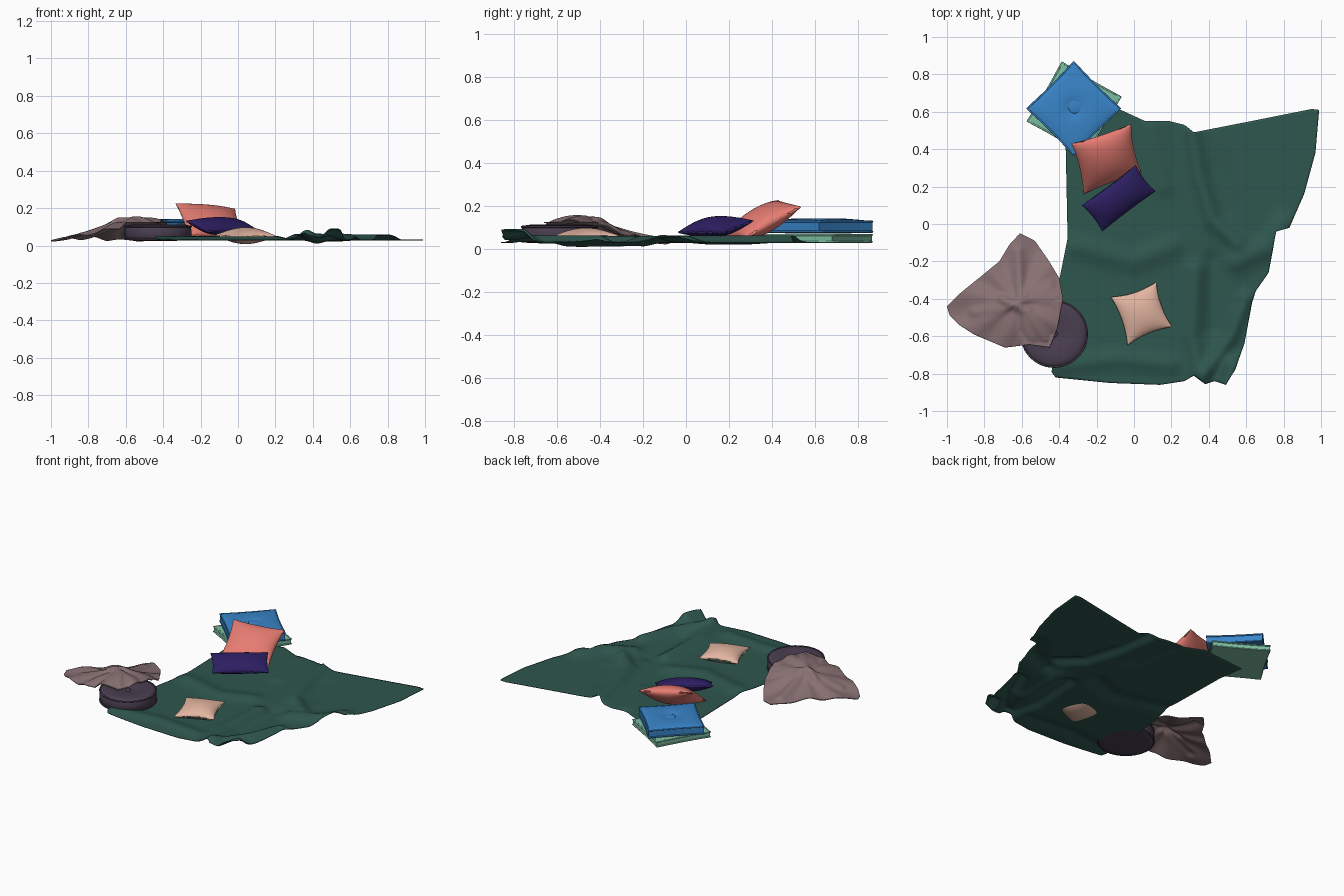
import bpy, bmesh, math
from mathutils import Vector, Matrix

if "Cube" in bpy.data.objects:
    bpy.data.objects.remove(bpy.data.objects["Cube"])


def mat(name, r, g, b):
    lin = lambda c: ((c / 255 + 0.055) / 1.055) ** 2.4 if c > 10 else c / 255 / 12.92
    m = bpy.data.materials.new(name)
    m.diffuse_color = (lin(r), lin(g), lin(b), 1)
    m.use_nodes = True
    m.node_tree.nodes["Principled BSDF"].inputs["Base Color"].default_value = m.diffuse_color
    return m


DARK_GREEN = mat("dark green", 46, 86, 78)
MINT = mat("mint green", 124, 188, 160)
BLUE = mat("blue", 56, 132, 200)
CORAL = mat("coral", 230, 124, 114)
NAVY = mat("navy violet", 44, 31, 98)
PEACH = mat("peach", 226, 180, 160)
PLUM = mat("dark plum", 74, 62, 80)
MAUVE = mat("mauve", 136, 112, 114)


def finish(name, bm, material, angle=40):
    bmesh.ops.recalc_face_normals(bm, faces=bm.faces)
    me = bpy.data.meshes.new(name)
    bm.to_mesh(me)
    bm.free()
    ob = bpy.data.objects.new(name, me)
    bpy.context.collection.objects.link(ob)
    me.materials.append(material)
    bpy.ops.object.select_all(action='DESELECT')
    ob.select_set(True)
    bpy.context.view_layer.objects.active = ob
    bpy.ops.object.shade_smooth_by_angle(angle=math.radians(angle))
    return ob


def along(pts, t):
    """Point at fraction t of a polyline's length."""
    pts = [Vector(p) for p in pts]
    lens = [(b - a).length for a, b in zip(pts, pts[1:])]
    d = t * sum(lens)
    for a, b, l in zip(pts, pts[1:], lens):
        if d <= l:
            return a.lerp(b, d / l)
        d -= l
    return pts[-1]


def dist(p, a, b):
    a, b = Vector(a), Vector(b)
    t = max(0, min(1, (p - a).dot(b - a) / (b - a).length_squared))
    return (p - a - (b - a) * t).length


def ridge(p, pts, h, w):
    """Soft fold running along a polyline."""
    return h * math.exp(-(min(dist(p, a, b) for a, b in zip(pts, pts[1:])) / w) ** 2)


def cloth(name, bottom, top, left, right, height, material, n=90, thick=0.005):
    bm = bmesh.new()
    c00, c10, c01, c11 = map(Vector, (bottom[0], bottom[-1], top[0], top[-1]))
    rows = []
    for j in range(n + 1):
        v = j / n
        row = []
        for i in range(n + 1):
            u = i / n
            p = along(bottom, u) * (1 - v) + along(top, u) * v
            p += along(left, v) * (1 - u) + along(right, v) * u
            p -= c00 * (1 - u) * (1 - v) + c10 * u * (1 - v) + c01 * (1 - u) * v + c11 * u * v
            row.append(bm.verts.new((p.x, p.y, height(p))))
        rows.append(row)
    for a, b in zip(rows, rows[1:]):
        for i in range(n):
            bm.faces.new((a[i], a[i + 1], b[i + 1], b[i]))
    ob = finish(name, bm, material, 70)
    s = ob.modifiers.new("thickness", 'SOLIDIFY')
    s.thickness = thick
    s.offset = 0
    return ob


# Ground blanket with folds
def blanket_z(p):
    z = 0.029
    z += ridge(p, [(.31, .5), (.35, .25), (.42, .02), (.55, -.1)], .030, .045)
    z += ridge(p, [(.33, -.25), (.31, -.6), (.36, -.84)], .028, .05)
    z += ridge(p, [(.50, -.86), (.53, -.76)], .060, .05)
    z += ridge(p, [(.38, -.80), (.52, -.6), (.6, -.4)], .030, .04)
    z += ridge(p, [(.55, -.2), (.72, -.12), (.80, 0)], .028, .06)
    z += ridge(p, [(.1, .5), (.16, .2)], .012, .05)
    z += ridge(p, [(-.3, -.12), (0, -.2), (.2, -.12)], .020, .06)
    z += ridge(p, [(-.42, -.76), (-.1, -.72), (.2, -.75)], .018, .05)
    z -= ridge(p, [(.42, -.2), (.42, -.55)], .016, .05)
    z -= ridge(p, [(.45, .3), (.52, .1)], .006, .06)
    return z


cloth("ground_blanket",
      [(-.44, -.79), (-.42, -.82), (-.13, -.85), (.14, -.86), (.27, -.84), (.32, -.81), (.38, -.855), (.43, -.84), (.49, -.86)],
      [(-.39, .58), (-.07, .61), (.06, .55), (.19, .55), (.27, .53), (.32, .49), (.6, .545), (.95, .615), (.99, .61)],
      [(-.44, -.79), (-.40, -.3), (-.355, -.08), (-.365, .4), (-.39, .58)],
      [(.49, -.86), (.54, -.78), (.59, -.64), (.63, -.42), (.65, -.36), (.72, -.26), (.76, -.04), (.83, -.02), (.91, .16), (.97, .38), (.99, .61)],
      blanket_z, DARK_GREEN, 110)


# Mauve throw heaped over the round cushion
def throw_z(p):
    d = p - Vector((-.51, -.51))
    z = .022 + .120 * math.exp(-(d.x / .30) ** 2 - (d.y / .25) ** 2)
    q = p - Vector((-.62, -.42))
    a = math.atan2(q.y, q.x)
    z += .008 * math.sin(9 * a) * min(1, q.length / .2)
    z += ridge(p, [(-.85, -.47), (-.65, -.43), (-.45, -.33)], .016, .03)
    z += ridge(p, [(-.70, -.40), (-.57, -.47), (-.47, -.62)], .018, .025)
    z += ridge(p, [(-.62, -.15), (-.6, -.4)], .014, .03)
    # stay above the round cushion
    r = (p - Vector((-.425, -.59))).length
    return max(z, .122 - max(0, r - .18) * .9, .006)


cloth("mauve_throw",
      [(-1, -.44), (-.985, -.49), (-.935, -.54), (-.855, -.59), (-.69, -.66), (-.56, -.645), (-.45, -.66)],
      [(-.61, -.05), (-.53, -.09), (-.46, -.19), (-.40, -.29)],
      [(-1, -.44), (-.935, -.375), (-.83, -.29), (-.72, -.2), (-.665, -.11), (-.61, -.05)],
      [(-.45, -.66), (-.41, -.56), (-.38, -.40), (-.40, -.29)],
      throw_z, MAUVE, 90)


# Knife-edge pillows, spanned between four corner points
def pillow(name, corners, thick, pinch, material, n=28):
    c = [Vector(p) for p in corners]
    mid = sum(c, Vector()) / 4
    nor = (c[2] - c[0]).cross(c[3] - c[1]).normalized()
    bm = bmesh.new()
    for side in (1, -1):
        g = []
        for j in range(n + 1):
            v = math.sin((j / n - .5) * math.pi)
            for i in range(n + 1):
                u = math.sin((i / n - .5) * math.pi)
                x = u * (1 - pinch * (1 - v * v))
                y = v * (1 - pinch * (1 - u * u))
                p = (c[0] * (1 - x) * (1 - y) + c[1] * (1 + x) * (1 - y)
                     + c[2] * (1 + x) * (1 + y) + c[3] * (1 - x) * (1 + y)) / 4
                puff = (max(0, 1 - u * u) * max(0, 1 - v * v)) ** .55
                g.append(bm.verts.new(p + nor * side * (thick / 2 * puff + .002)))
        for j in range(n):
            for i in range(n):
                k = j * (n + 1) + i
                bm.faces.new((g[k], g[k + 1], g[k + n + 2], g[k + n + 1]))
    bmesh.ops.remove_doubles(bm, verts=bm.verts, dist=.0041)
    return finish(name, bm, material, 75)


pillow("coral_pillow", [(-.27, .16, .05), (.04, .275, .05), (-.015, .535, .195), (-.335, .43, .225)], .115, .08, CORAL)
pillow("navy_bolster", [(-.17, -.04, .075), (.115, .175, .075), (.01, .315, .13), (-.28, .10, .13)], .085, .05, NAVY)
pillow("peach_pillow", [(-.035, -.65, .045), (.205, -.55, .05), (.12, -.31, .06), (-.125, -.39, .055)], .085, .13, PEACH)


def ring(name, pts, radius, material):
    """Piping cord around a closed path."""
    cu = bpy.data.curves.new(name, 'CURVE')
    cu.dimensions = '3D'
    cu.bevel_depth = radius
    cu.bevel_resolution = 2
    sp = cu.splines.new('POLY')
    sp.points.add(len(pts) - 1)
    for q, p in zip(sp.points, pts):
        q.co = (*p, 1)
    sp.use_cyclic_u = True
    cu.materials.append(material)
    bpy.context.collection.objects.link(bpy.data.objects.new(name, cu))


# Square box cushions with piping
def box_cushion(name, x, y, z0, z1, size, angle, crown, material):
    bm = bmesh.new()
    bmesh.ops.create_cube(bm, size=2)
    bmesh.ops.subdivide_edges(bm, edges=bm.edges, cuts=15, use_grid_fill=True)
    rot = Matrix.Rotation(math.radians(angle), 3, 'Z')
    h, mid = (z1 - z0) / 2, (z0 + z1) / 2
    waist = lambda a: 1 - .03 * (1 - a * a)
    for v in bm.verts:
        a, b, c = v.co
        bulge = crown * ((1 - a * a) * (1 - b * b)) ** .5
        dimple = crown * 1.0 * math.exp(-(math.hypot(a, b) / .28) ** 2)
        p = rot @ Vector((a * size / 2 * waist(b), b * size / 2 * waist(a), 0))
        v.co = (x + p.x, y + p.y, mid + c * h + (bulge - dimple if c > .9 else 0))
    finish(name, bm, material, 40)
    k = [-1 + i / 5 for i in range(10)]
    loop = [(t, -1) for t in k] + [(1, t) for t in k] + [(-t, 1) for t in k] + [(-1, -t) for t in k]
    for tag, z in (("bottom", z0 + .004), ("top", z1 - .002)):
        pts = []
        for a, b in loop:
            p = rot @ Vector((a * size / 2 * waist(b), b * size / 2 * waist(a), 0))
            pts.append((x + p.x, y + p.y, z))
        ring(name + "_piping_" + tag, pts, .005, material)


def button(name, x, y, z, r, material):
    bm = bmesh.new()
    bmesh.ops.create_uvsphere(bm, u_segments=24, v_segments=10, radius=1)
    bmesh.ops.transform(bm, verts=bm.verts, matrix=Matrix.Translation((x, y, z)) @ Matrix.Diagonal((r, r, .007, 1)))
    finish(name, bm, material)


box_cushion("mint_cushion", -.32, .615, .028, .066, .365, -30.5, .006, MINT)
box_cushion("blue_cushion", -.322, .618, .075, .128, .352, 45, .016, BLUE)
button("blue_cushion_button", -.315, .63, .131, .04, BLUE)

# Round floor cushion, lathed, with piping
profile = [(0, .098), (.02, .099), (.06, .106), (.11, .113), (.15, .111), (.172, .104), (.176, .098),
           (.179, .066), (.176, .036), (.17, .03), (.14, .026), (0, .024)]
bm = bmesh.new()
vs = [bm.verts.new((r, 0, z)) for r, z in profile]
es = [bm.edges.new(e) for e in zip(vs, vs[1:])]
bmesh.ops.spin(bm, geom=vs + es, cent=(0, 0, 0), axis=(0, 0, 1), angle=math.tau, steps=64)
bmesh.ops.remove_doubles(bm, verts=bm.verts, dist=.0002)
bmesh.ops.translate(bm, verts=bm.verts, vec=(-.427, -.588, 0))
finish("round_cushion", bm, PLUM)
for tag, z in (("top", .102), ("bottom", .034)):
    ring("round_cushion_piping_" + tag, [(-.427 + .176 * math.cos(i * math.tau / 48),
         -.588 + .176 * math.sin(i * math.tau / 48), z) for i in range(48)], .005, PLUM)
button("round_cushion_button", -.427, -.588, .1, .018, PLUM)
